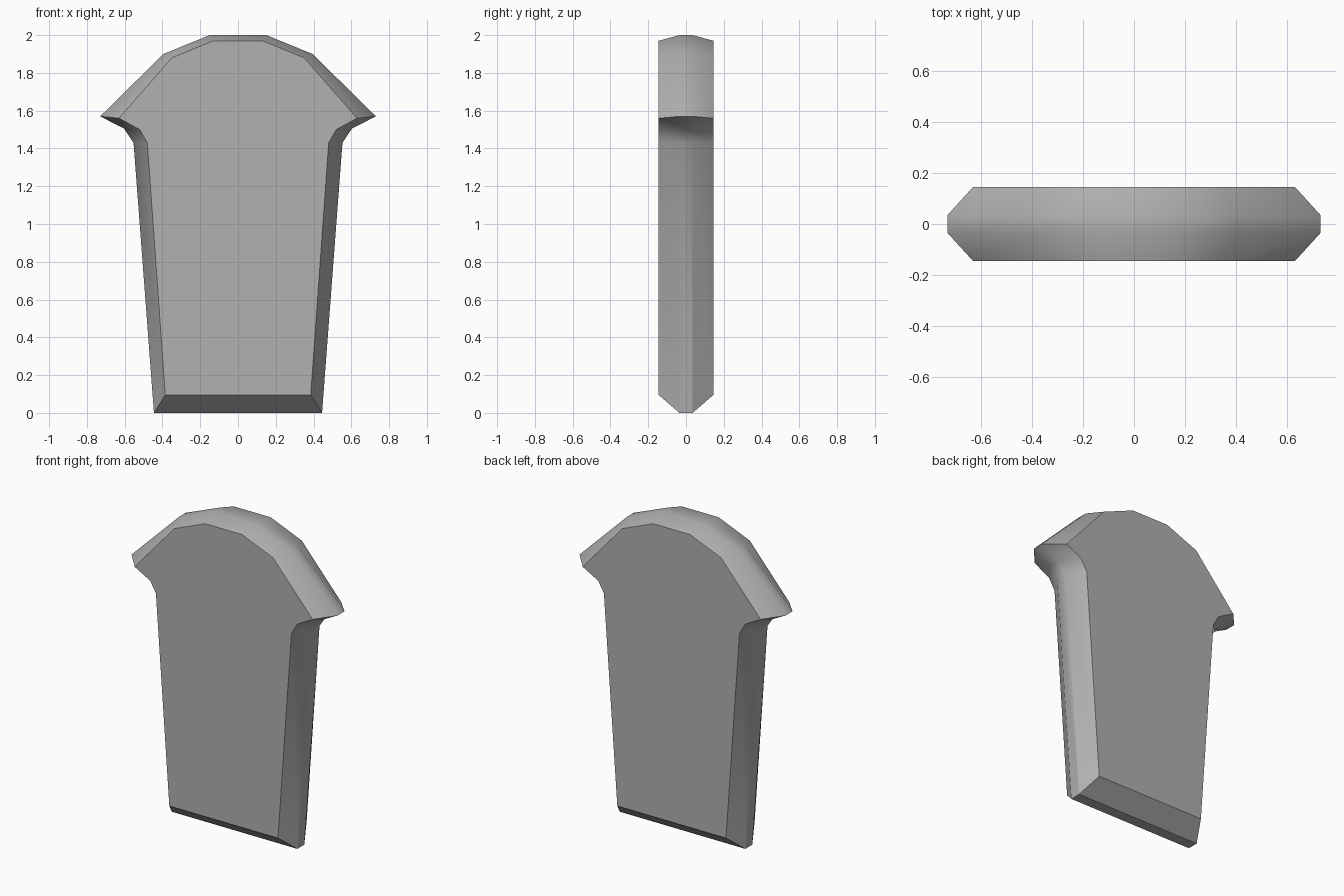
import bpy, bmesh, math

if "Cube" in bpy.data.objects:
    bpy.data.objects.remove(bpy.data.objects["Cube"])

# Half outlines (x, z), from top centre down the right side
rim = [(0.15, 2.0), (0.395, 1.9), (0.73, 1.57), (0.603, 1.505), (0.553, 1.43), (0.445, 0.0)]
face = [(0.13, 1.97), (0.35, 1.88), (0.63, 1.56), (0.52, 1.5), (0.48, 1.43), (0.385, 0.095)]


def mirrored(half):
    return half + [(-x, z) for x, z in reversed(half)]


# Four stacked loops: front face, two rim loops, back face
bm = bmesh.new()
loops = []
for half, y in ((face, -0.145), (rim, -0.035), (rim, 0.035), (face, 0.145)):
    loops.append([bm.verts.new((x, y, z)) for x, z in mirrored(half)])

# Bevelled sides and rim band
for a, b in zip(loops, loops[1:]):
    for i in range(len(a)):
        j = (i + 1) % len(a)
        bm.faces.new((a[i], a[j], b[j], b[i]))

# Flat front and back
bm.faces.new(loops[0])
bm.faces.new(loops[-1])
bmesh.ops.recalc_face_normals(bm, faces=bm.faces)

mesh = bpy.data.meshes.new("flared_slab")
bm.to_mesh(mesh)
bm.free()
slab = bpy.data.objects.new("flared_slab", mesh)
bpy.context.collection.objects.link(slab)
bpy.context.view_layer.objects.active = slab
slab.select_set(True)
bpy.ops.object.shade_smooth_by_angle(angle=math.radians(40))

# Crisp edges along the narrow band on the long straight sides
for edge in mesh.edges:
    p, q = (mesh.vertices[i].co for i in edge.vertices)
    if abs(p.z - q.z) > 1.2 and abs(p.y) < 0.1:
        edge.use_edge_sharp = True

# Mid-grey stone colour
stone = bpy.data.materials.new("dark_grey")
stone.diffuse_color = (0.44, 0.44, 0.44, 1)
stone.use_nodes = True
stone.node_tree.nodes["Principled BSDF"].inputs["Base Color"].default_value = stone.diffuse_color
mesh.materials.append(stone)
